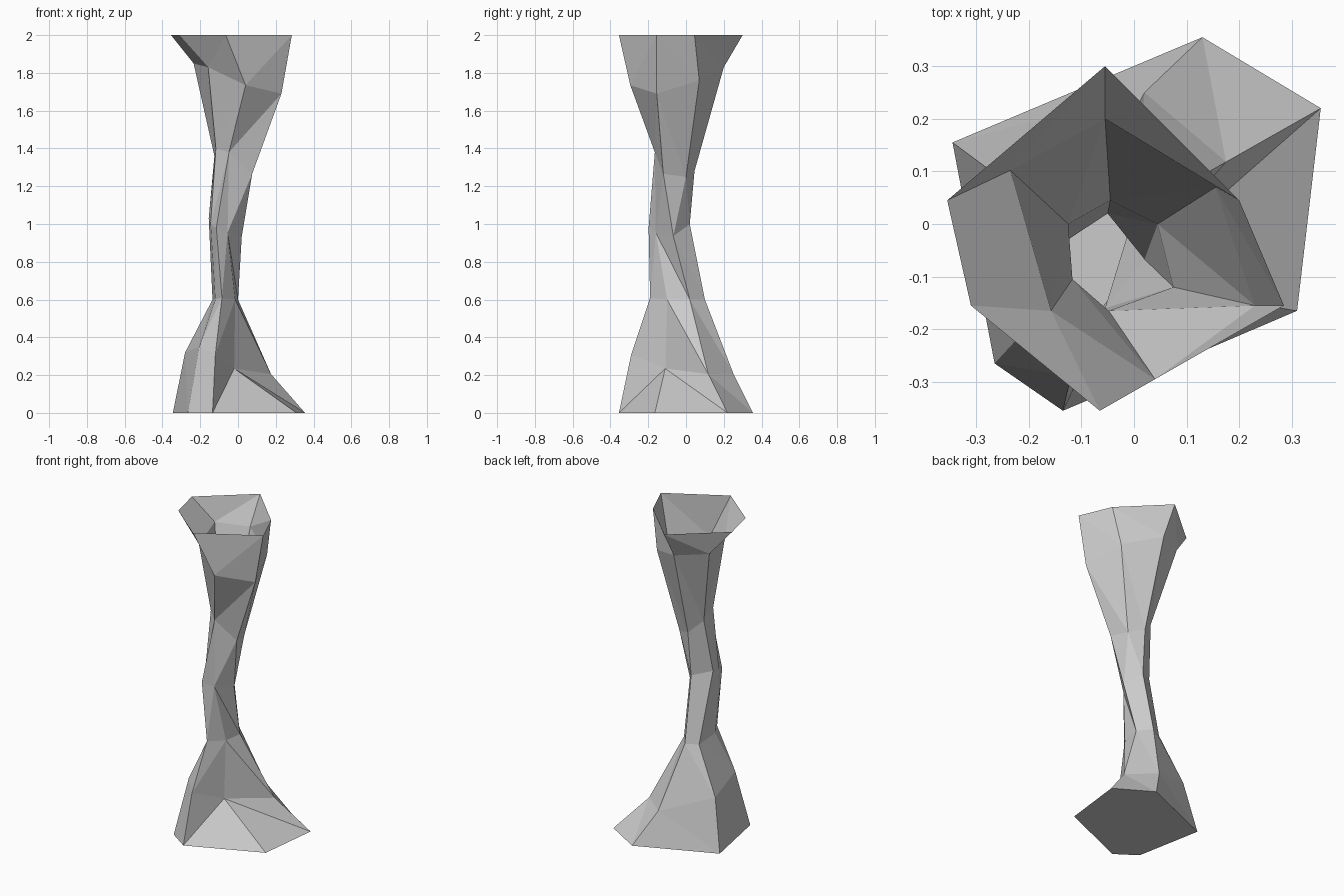
import bpy
import bmesh

# Six-sided cross-sections from the base to the rim (x, y, z)
RINGS = [
    [(.31, -.165, 0), (.355, .22, 0), (.13, .355, 0), (-.345, .155, 0), (-.265, -.265, 0), (-.135, -.355, 0)],
    [(-.02, -.11, .235), (.175, .118, .205), (.02, .25, .21), (-.28, .107, .32), (-.205, -.2, .35), (-.12, -.29, .31)],
    [(-.015, -.1, .6), (0, .02, .6), (-.062, .1, .6), (-.135, .062, .6), (-.12, -.12, .6), (-.085, -.19, .61)],
    [(-.055, -.16, .955), (.02, -.067, .935), (-.05, .02, 1), (-.155, -.049, 1.03), (-.145, -.125, 1), (-.115, -.198, .98)],
    [(.075, -.12, 1.265), (.045, 0, 1.25), (-.045, .045, 1.28), (-.125, 0, 1.36), (-.117, -.105, 1.4), (-.048, -.165, 1.38)],
    [(.23, -.155, 1.69), (.155, .07, 1.76), (-.055, .2, 1.83), (-.235, .102, 1.85), (-.158, -.165, 1.83), (.04, -.295, 1.735)],
    [(.285, -.155, 2), (.2, .045, 2), (-.055, .3, 2), (-.355, .045, 2), (-.31, -.155, 2), (-.065, -.355, 2)],
]
# Creases seen in the facets: (band, side) -> diagonal rises with the side order
RISING = {(0, 5): True, (0, 0): False, (1, 0): False, (2, 5): True,
          (2, 0): False, (3, 0): False, (3, 5): False, (4, 5): True}

bm = bmesh.new()
rings = [[bm.verts.new(p) for p in ring] for ring in RINGS]

# Faceted wall, each side split along its crease or its shorter diagonal
for band, (low, high) in enumerate(zip(rings, rings[1:])):
    for i in range(6):
        j = (i + 1) % 6
        a, b, c, d = low[i], low[j], high[j], high[i]
        rising = RISING.get((band, i), (a.co - c.co).length < (b.co - d.co).length)
        for tri in ([(a, b, c), (a, c, d)] if rising else [(a, b, d), (b, c, d)]):
            bm.faces.new(tri)

# Closed floor, open rim
bm.faces.new(rings[0][::-1])

mesh = bpy.data.meshes.new("faceted_vase")
bm.to_mesh(mesh)
bm.free()
bpy.context.collection.objects.link(bpy.data.objects.new("faceted_vase", mesh))
